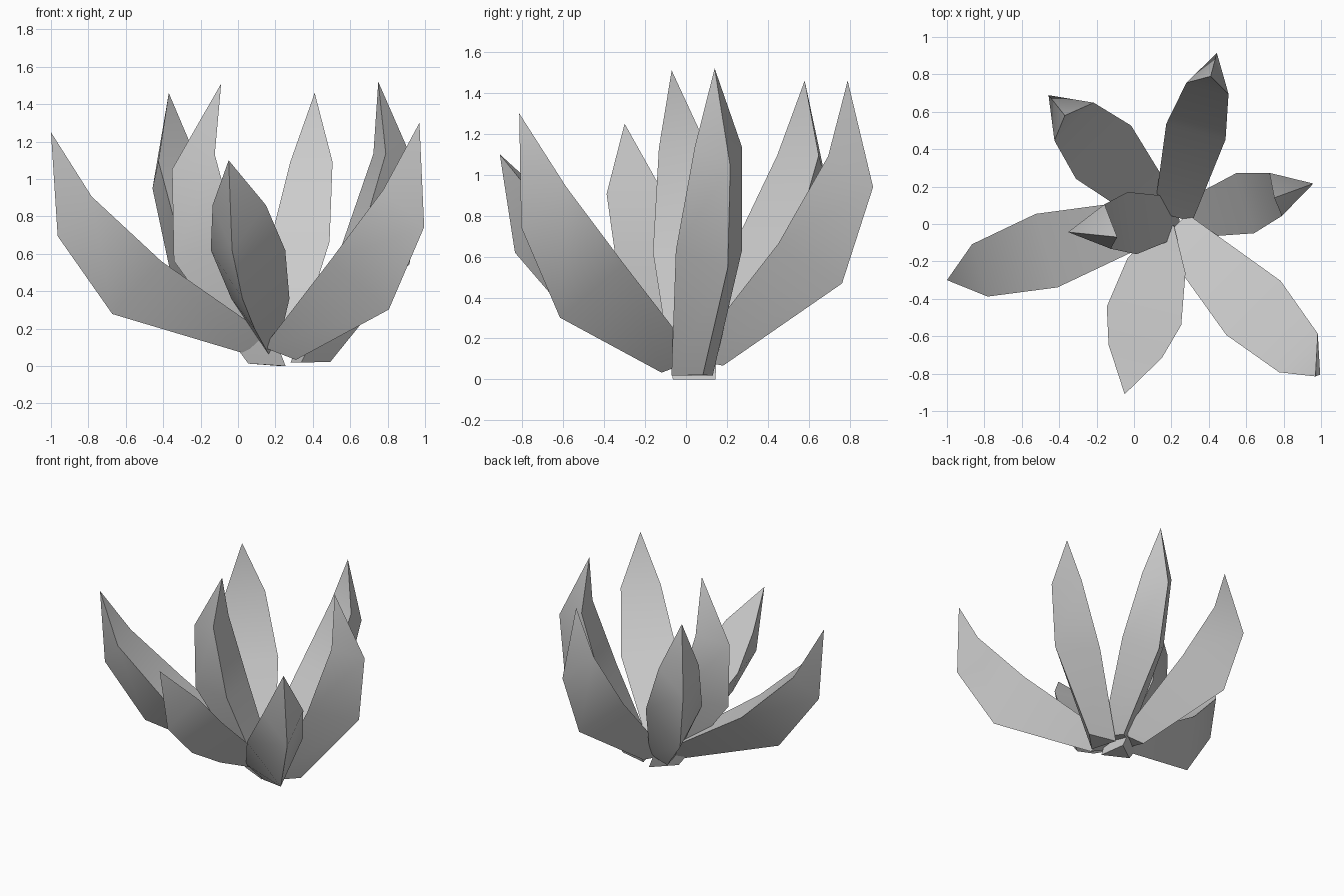
import bpy, bmesh, math
from mathutils import Vector

if "Cube" in bpy.data.objects:
    bpy.data.objects.remove(bpy.data.objects["Cube"])

# Leaf profiles: rings of (out, up) flat inner face, (out, up) keel, half width; then the tip
UPRIGHT = ([((0.00, 0.00), (0.19, 0.00), 0.105),
            ((0.30, 0.61), (0.635, 0.525), 0.168),
            ((0.47, 1.115), (0.68, 1.02), 0.12)], (0.46, 1.50))
SPREAD = ([((0.00, 0.00), (0.15, 0.00), 0.105),
           ((0.335, 0.655), (0.65, 0.525), 0.205),
           ((0.475, 1.125), (0.70, 1.02), 0.146)], (0.46, 1.50))
# Shorter front leaf with a narrow foot
SHORT = ([((0.00, 0.10), (0.04, 0.06), 0.04),
          ((0.23, 0.36), (0.36, 0.20), 0.16),
          ((0.505, 0.62), (0.63, 0.36), 0.205),
          ((0.70, 0.86), (0.86, 0.62), 0.147)], (0.936, 1.10))

# Leaves: name, profile, base point, tip point, width factor, facing angle (None = towards tip)
LEAVES = [
    ("left_leaf",        SPREAD,  (0.15, 0.04, 0.15),  (-1.00, -0.30, 1.25), 1.0, None),
    ("front_right_leaf", SPREAD,  (0.21, -0.02, 0.10), (0.97, -0.815, 1.30), 1.0, -45),
    ("front_leaf",       SHORT,   (0.175, 0.00, 0.00), (-0.05, -0.91, 1.10), 1.0, None),
    ("back_left_leaf",   SPREAD,  (0.15, 0.06, 0.10),  (-0.37, 0.58, 1.46),  1.0, 134),
    ("right_leaf",       UPRIGHT, (0.31, 0.03, 0.02),  (0.75, 0.14, 1.52),   1.0, 16),
    ("back_leaf",        SPREAD,  (0.21, 0.04, 0.10),  (0.41, 0.79, 1.46),   0.8, None),
    ("centre_leaf",      UPRIGHT, (0.24, 0.04, 0.00),  (-0.09, -0.07, 1.51), 1.0, -172),
]


def make_leaf(name, profile, base, tip, width, facing):
    rings_def, top = profile
    base, tip = Vector(base), Vector(tip)
    span = tip - base
    reach = math.hypot(span.x, span.y)
    angle = math.atan2(span.y, span.x) if facing is None else math.radians(facing)
    out = Vector((math.cos(angle), math.sin(angle), 0))
    side = Vector((-out.y, out.x, 0))
    # Lean and scale the profile so that it ends at the tip
    lean = math.atan2(span.z, reach) - math.atan2(top[1], top[0])
    scale = span.length / math.hypot(*top)
    c, s = math.cos(lean) * scale, math.sin(lean) * scale

    def place(p, lateral=0.0):
        q = base + out * (p[0] * c - p[1] * s) + side * lateral
        q.z = max(0.0, base.z + p[0] * s + p[1] * c)
        return q

    bm = bmesh.new()
    rings = []
    for i, (flat, keel, half) in enumerate(rings_def):
        w = half * (width if i else 1.0)
        rings.append([bm.verts.new(place(flat, w)),
                      bm.verts.new(place(flat, -w)),
                      bm.verts.new(place(keel))])
    end = bm.verts.new(tip)
    bm.faces.new(rings[0])
    for a, b in zip(rings, rings[1:]):
        for i in range(3):
            j = (i + 1) % 3
            bm.faces.new((a[i], a[j], b[j], b[i]))
    for i in range(3):
        bm.faces.new((rings[-1][i], rings[-1][(i + 1) % 3], end))
    bmesh.ops.recalc_face_normals(bm, faces=bm.faces)
    mesh = bpy.data.meshes.new(name)
    bm.to_mesh(mesh)
    bm.free()
    ob = bpy.data.objects.new(name, mesh)
    bpy.context.collection.objects.link(ob)
    bpy.ops.object.select_all(action='DESELECT')
    ob.select_set(True)
    bpy.context.view_layer.objects.active = ob
    bpy.ops.object.shade_smooth_by_angle(angle=math.radians(40))


for leaf in LEAVES:
    make_leaf(*leaf)
